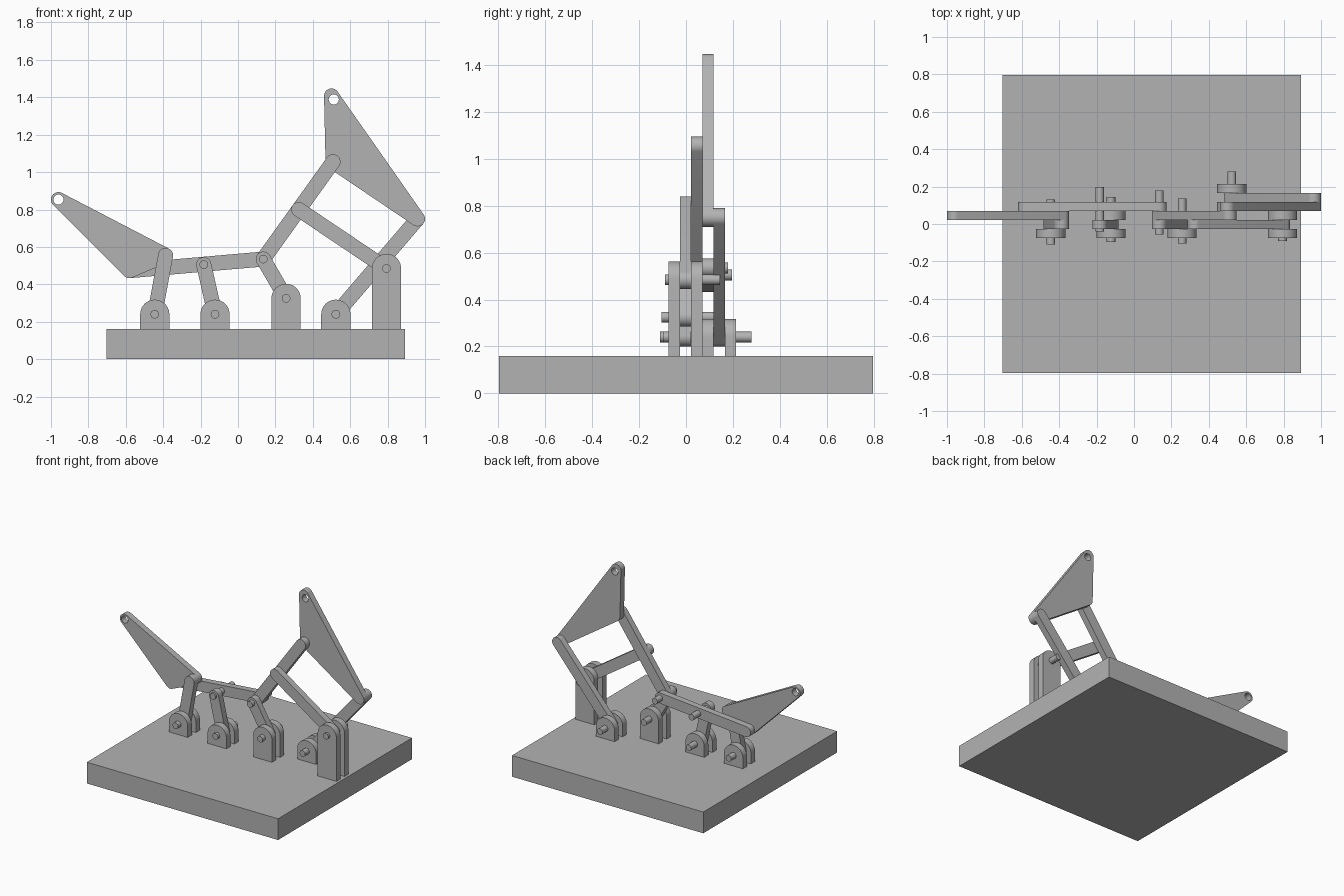
import bpy, bmesh, math
from mathutils import Vector, geometry

cube = bpy.data.objects.get("Cube")
if cube:
    bpy.data.objects.remove(cube, do_unlink=True)

grey = bpy.data.materials.new("plain grey")
grey.use_nodes = True
grey.diffuse_color = (0.45, 0.45, 0.45, 1)
grey.node_tree.nodes["Principled BSDF"].inputs["Base Color"].default_value = (0.45, 0.45, 0.45, 1)

PITCH = 0.048   # depth of one layer of plates
R = 0.04        # rounded link end
BASE_TOP = 0.16


def layer_y(n):
    return -0.05 + n * PITCH


def finish(bm, name):
    bmesh.ops.recalc_face_normals(bm, faces=bm.faces)
    mesh = bpy.data.meshes.new(name)
    bm.to_mesh(mesh)
    bm.free()
    mesh.materials.append(grey)
    ob = bpy.data.objects.new(name, mesh)
    bpy.context.collection.objects.link(ob)
    bpy.ops.object.select_all(action='DESELECT')
    ob.select_set(True)
    bpy.context.view_layer.objects.active = ob
    bpy.ops.object.shade_smooth_by_angle(angle=math.radians(30))
    return ob


def ring(x, z, r, n=40):
    return [Vector((x + r * math.cos(2 * math.pi * i / n),
                    z + r * math.sin(2 * math.pi * i / n))) for i in range(n)]


def plate(name, layer, points, hole=None):
    """Flat plate: the hull of some outline points, with an optional round hole."""
    outline = [points[i] for i in geometry.convex_hull_2d(points)]
    y = layer_y(layer) - PITCH / 2
    bm = bmesh.new()
    edges = []
    for loop in [outline] + ([hole] if hole else []):
        vs = [bm.verts.new((p.x, y, p.y)) for p in loop]
        edges += [bm.edges.new((a, b)) for a, b in zip(vs, vs[1:] + vs[:1])]
    bmesh.ops.triangle_fill(bm, edges=edges, use_beauty=True, use_dissolve=False)
    ext = bmesh.ops.extrude_face_region(bm, geom=bm.faces[:])
    moved = [g for g in ext["geom"] if isinstance(g, bmesh.types.BMVert)]
    bmesh.ops.translate(bm, verts=moved, vec=(0, PITCH, 0))
    return finish(bm, name)


def link(name, layer, *pivots, hole=None):
    """Bar or triangular plate with a rounded end at every pivot."""
    pts = [p for x, z in pivots for p in ring(x, z, R)]
    return plate(name, layer, pts, ring(*hole, 0.027, 24) if hole else None)


def pin(name, pivot, y0, y1, r=0.023):
    bm = bmesh.new()
    bmesh.ops.create_cone(bm, cap_ends=True, segments=24, radius1=r, radius2=r, depth=y1 - y0)
    bmesh.ops.rotate(bm, verts=bm.verts, matrix=Vector((0, 0, 1)).rotation_difference(Vector((0, 1, 0))).to_matrix())
    bmesh.ops.translate(bm, verts=bm.verts, vec=(pivot[0], (y0 + y1) / 2, pivot[1]))
    return finish(bm, name)


def bearing(name, pivot, layer, y0, y1):
    """Two upright ears either side of a link layer, with a pin through them."""
    x, z = pivot
    w = 0.078
    pts = ring(x, z, w) + [Vector((x - w, BASE_TOP)), Vector((x + w, BASE_TOP))]
    plate(name + "_front_ear", layer - 1, pts)
    plate(name + "_back_ear", layer + 1, pts)
    pin(name + "_pin", pivot, y0, y1)


# Base slab
bm = bmesh.new()
bmesh.ops.create_cube(bm, size=1)
bmesh.ops.scale(bm, verts=bm.verts, vec=(1.594, 1.594, BASE_TOP))
bmesh.ops.translate(bm, verts=bm.verts, vec=(0.095, 0, BASE_TOP / 2))
finish(bm, "base_slab")

# Fixed pivots
A, B, C = (-0.445, 0.24), (-0.123, 0.24), (0.257, 0.325)
D, E = (0.794, 0.485), (0.523, 0.24)
# Moving pivots
rocker_top, plate_low, mid = (-0.387, 0.555), (-0.58, 0.473), (-0.183, 0.505)
joint, cross, arm_top, corner = (0.135, 0.535), (0.325, 0.80), (0.508, 1.055), (0.96, 0.75)

# Bearings on the base
bearing("far_right_bearing", A, 1, -0.11, 0.13)
bearing("right_bearing", B, 1, -0.095, 0.145)
bearing("centre_bearing", C, 1, -0.105, 0.135)
bearing("tall_bearing", D, 1, -0.09, 0.145)
bearing("rear_bearing", E, 4, 0.02, 0.28)

# Links
link("far_right_rocker", 1, A, rocker_top)
link("right_rocker", 1, B, mid)
link("centre_crank", 1, C, joint)
link("cross_link", 1, D, cross)
link("long_arm", 2, joint, arm_top)
link("coupler_bar", 3, plate_low, joint)
link("rear_arm", 4, E, corner)

# Triangular end plates with open holes at the tips
link("low_end_plate", 2, (-0.96, 0.853), plate_low, rocker_top, hole=(-0.96, 0.853))
link("high_end_plate", 3, (0.50, 1.407), arm_top, corner, hole=(0.512, 1.388))

# Loose pins through the moving joints
pin("coupler_middle_pin", mid, -0.04, 0.197)
pin("coupler_end_pin", joint, -0.055, 0.18)
